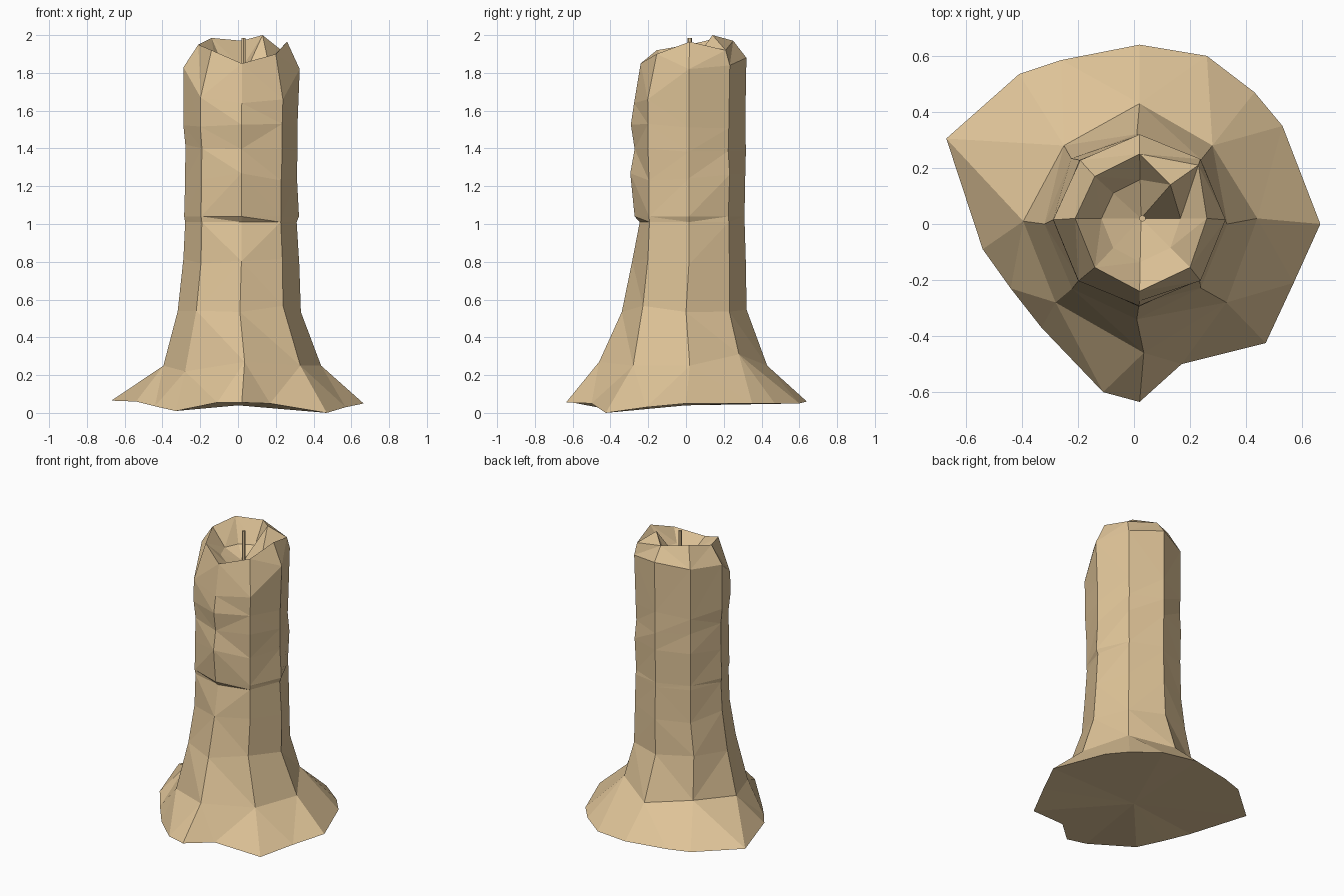
import bpy, bmesh, math, random
from mathutils import Vector

if "Cube" in bpy.data.objects:
    bpy.data.objects.remove(bpy.data.objects["Cube"])

random.seed(4)
wax = bpy.data.materials.new("tan_wax")
wax.diffuse_color = (0.73, 0.545, 0.31, 1)
wax.use_nodes = True
wax.node_tree.nodes["Principled BSDF"].inputs["Base Color"].default_value = wax.diffuse_color


def finish(bm, name):
    bmesh.ops.recalc_face_normals(bm, faces=bm.faces[:])
    me = bpy.data.meshes.new(name)
    bm.to_mesh(me)
    bm.free()
    me.materials.append(wax)
    ob = bpy.data.objects.new(name, me)
    bpy.context.collection.objects.link(ob)
    return ob


bm = bmesh.new()


def ring(points):
    return [bm.verts.new(p) for p in points]


def bridge(a, b):
    # triangulated band with alternating diagonals
    for i in range(8):
        j = (i + 1) % 8
        if random.random() < 0.5:
            tris = (a[i], a[j], b[j]), (a[i], b[j], b[i])
        else:
            tris = (a[i], a[j], b[i]), (a[j], b[j], b[i])
        for t in tris:
            bm.faces.new(t)


def octagon(z, r, front, cx=0.02, cy=0.015):
    pts = []
    for i in range(8):
        a = i * math.pi / 4
        k = r + random.uniform(-0.006, 0.006)
        y = front if i == 6 else cy + k * math.sin(a)
        dz = 0 if 1 < z < 1.1 else random.uniform(-0.02, 0.02)
        pts.append((cx + k * math.cos(a), y, z + dz))
    return pts


# Melted skirt: 16-point outline on the ground, two points per column side
outline = [(.665, 0, .05), (.53, .35, .05), (.43, .47, .05), (.26, .60, .05),
           (.02, .64, .06), (-.26, .585, .06), (-.41, .535, .06), (-.67, .305, .065),
           (-.54, -.09, .06), (-.44, -.23, .035), (-.33, -.37, .01), (-.11, -.60, .055),
           (.02, -.635, .055), (.17, -.50, .05), (.47, -.425, 0), (.57, -.21, .03)]
flare = [(.44, .02, .25), (.28, .28, .31), (.02, .43, .25), (-.25, .28, .28),
         (-.395, .01, .25), (-.28, -.28, .22), (.035, -.46, .27), (.33, -.28, .25)]
o, f = ring(outline), ring(flare)
for j in range(8):
    n, m = (j + 1) % 8, o[2 * j + 1]
    bm.faces.new((f[j], o[2 * j], m))
    bm.faces.new((f[j], m, f[n]))
    bm.faces.new((f[n], m, o[(2 * j + 2) % 16]))
under = bm.verts.new((0, 0, .04))
for i in range(16):
    bm.faces.new((o[i], under, o[(i + 1) % 16]))

# Eight-sided column: height, radius, front bulge
prev = f
for z, r, front in [(.55, .326, -.34), (.8, .302, -.285), (1.01, .298, -.245),
                    (1.04, .300, -.272), (1.25, .300, -.295), (1.4, .300, -.272),
                    (1.52, .302, -.292)]:
    cur = ring(octagon(z, r, front, 0.01 if z < .6 else 0.018, 0 if z < .6 else .015))
    bridge(prev, cur)
    prev = cur

# Shoulder with uneven heights
heights = [1.82, 1.84, 1.88, 1.85, 1.83, 1.67, 1.64, 1.66]
pts = [(x, y, h) for (x, y, _), h in zip(octagon(1.8, .303, -.275), heights)]
cur = ring(pts)
bridge(prev, cur)
prev = cur

# Rim, lower at the front
rim = [(.26, .02, 1.965), (.23, .21, 1.92), (.02, .25, 1.97), (-.14, .17, 1.985),
       (-.21, .02, 1.95), (-.14, -.155, 1.92), (.02, -.24, 1.85), (.20, -.155, 1.90)]
cur = ring(rim)
bridge(prev, cur)

# Hollow bowl with one raised lump at the back right
c = Vector((.025, .02, 0))
inner = []
for i, p in enumerate(rim):
    q = c + (Vector(p) - c) * 0.6
    q.z = 1.83 if i != 6 else 1.80
    inner.append(q)
inner[1] = Vector((.13, .14, 2.0))
inn = ring(inner)
bridge(cur, inn)
mid = bm.verts.new((.025, .02, 1.77))
for i in range(8):
    bm.faces.new((inn[i], inn[(i + 1) % 8], mid))
finish(bm, "candle_body")

# Wick
bm = bmesh.new()
bmesh.ops.create_cone(bm, cap_ends=True, segments=6, radius1=.012, radius2=.012, depth=.24)
bmesh.ops.translate(bm, verts=bm.verts[:], vec=(.03, .02, 1.865))
finish(bm, "wick")
